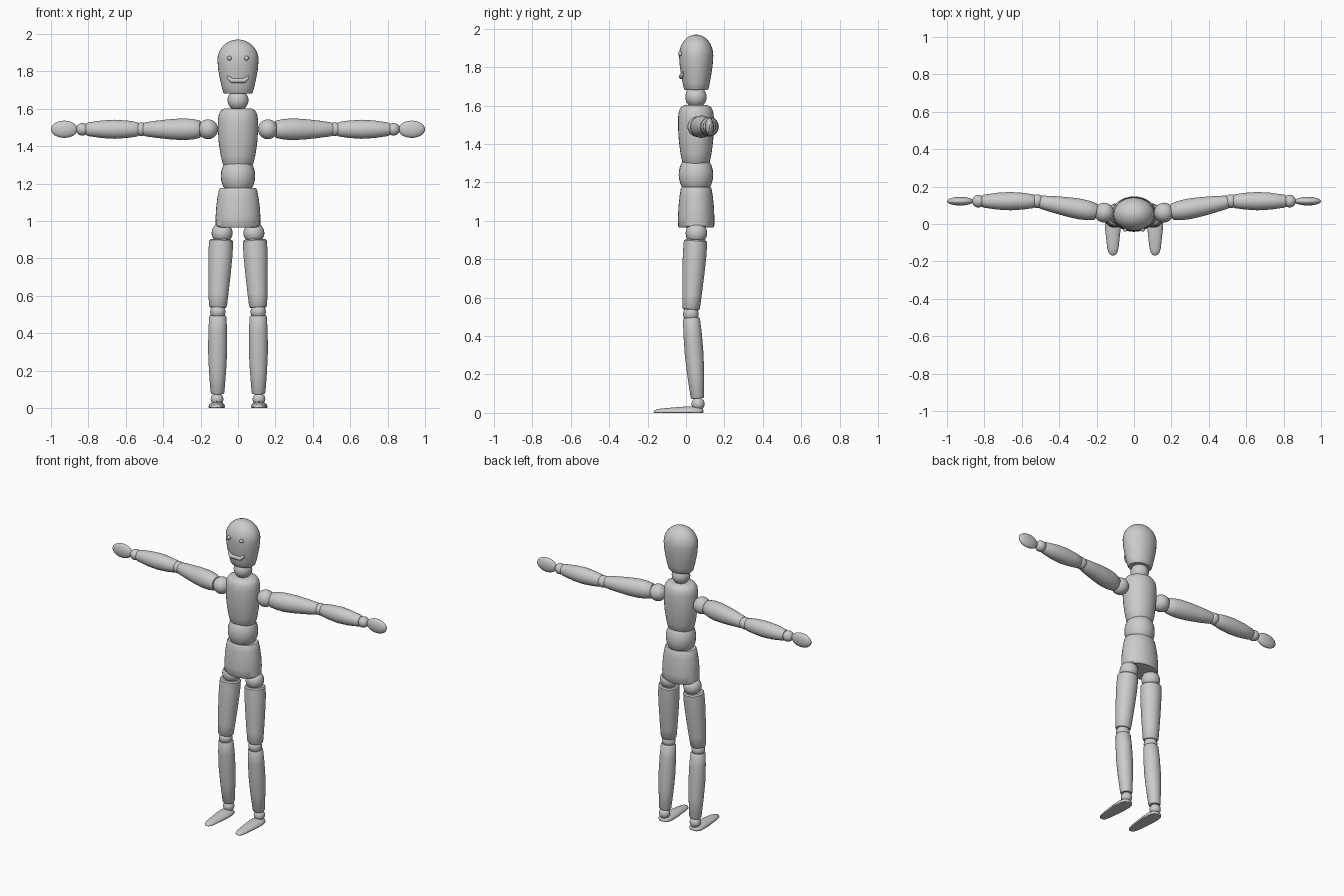
import bpy, bmesh, math
from mathutils import Vector

if "Cube" in bpy.data.objects:
    bpy.data.objects.remove(bpy.data.objects["Cube"])

SEG = 32


def finish(name, bm, angle=40):
    bmesh.ops.recalc_face_normals(bm, faces=bm.faces)
    mesh = bpy.data.meshes.new(name)
    bm.to_mesh(mesh)
    bm.free()
    obj = bpy.data.objects.new(name, mesh)
    bpy.context.collection.objects.link(obj)
    bpy.ops.object.select_all(action='DESELECT')
    obj.select_set(True)
    bpy.context.view_layer.objects.active = obj
    bpy.ops.object.shade_smooth_by_angle(angle=math.radians(angle))
    return obj


def turned(name, a, b, profile, su=1.0, sv=1.0, floor=False):
    """Turned part from a to b; profile = (fraction, radius), elliptical by su, sv."""
    a, b = Vector(a), Vector(b)
    w = (b - a).normalized()
    ref = Vector((0, 1, 0)) if abs(w.x) > 0.7 else Vector((1, 0, 0))
    v = w.cross(ref).normalized()
    u = v.cross(w)
    bm = bmesh.new()
    rings = []
    for t, r in profile:
        ring = []
        for i in range(SEG):
            k = math.tau * i / SEG
            p = a.lerp(b, t) + u * (r * su * math.cos(k)) + v * (r * sv * math.sin(k))
            if floor:
                p.z = max(p.z, 0)
            ring.append(bm.verts.new(p))
        rings.append(ring)
    for lo, hi in zip(rings, rings[1:]):
        for i in range(SEG):
            j = (i + 1) % SEG
            bm.faces.new((lo[i], lo[j], hi[j], hi[i]))
    bm.faces.new(rings[0])
    bm.faces.new(rings[-1])
    return finish(name, bm)


def upright(name, y, profile, sy):
    """Vertical body part; profile = (height, half width)."""
    z0, z1 = profile[0][0], profile[-1][0]
    return turned(name, (0, y, z0), (0, y, z1),
                  [((z - z0) / (z1 - z0), r) for z, r in profile], 1, sy)


def ball(name, centre, rx, ry=None, rz=None):
    bm = bmesh.new()
    bmesh.ops.create_uvsphere(bm, u_segments=24, v_segments=16, radius=1)
    bmesh.ops.scale(bm, vec=(rx, ry or rx, rz or rx), verts=bm.verts)
    bmesh.ops.translate(bm, vec=centre, verts=bm.verts)
    return finish(name, bm)


# Head, neck and trunk
dome = [(1.86 + 0.11 * math.sin(math.radians(d)), 0.11 * math.cos(math.radians(d)))
        for d in range(0, 89, 11)]
upright("head", 0.053, [(1.68, 0.072), (1.688, 0.079), (1.72, 0.088), (1.76, 0.097),
                        (1.81, 0.106)] + dome, 0.81)
ball("neck", (0, 0.052, 1.645), 0.056)
upright("chest", 0.052, [(1.295, 0.074), (1.305, 0.082), (1.35, 0.093), (1.42, 0.103),
                         (1.48, 0.107), (1.54, 0.107), (1.572, 0.102), (1.592, 0.09),
                         (1.602, 0.07)], 0.87)
ball("waist", (0, 0.052, 1.24), 0.092, 0.09, 0.11)
upright("pelvis", 0.053, [(0.965, 0.112), (0.972, 0.119), (1.02, 0.12), (1.08, 0.116),
                          (1.13, 0.109), (1.168, 0.101), (1.176, 0.095)], 0.79)

# Mouth: a tapered smile wrapped on the face
crv = bpy.data.curves.new("mouth", 'CURVE')
crv.dimensions = '3D'
crv.bevel_depth = 0.013
crv.bevel_resolution = 3
crv.use_fill_caps = True
path = [(-0.06, -0.014, 1.777, 0.2), (-0.05, -0.021, 1.763, 0.7), (-0.033, -0.025, 1.75, 1),
        (0.033, -0.025, 1.75, 1), (0.05, -0.021, 1.763, 0.7), (0.06, -0.014, 1.777, 0.2)]
spl = crv.splines.new('POLY')
spl.points.add(len(path) - 1)
for pt, (x, y, z, r) in zip(spl.points, path):
    pt.co = (x, y, z, 1)
    pt.radius = r
bpy.context.collection.objects.link(bpy.data.objects.new("mouth", crv))

AZ = 1.49  # arm height
for side, s in (("left", 1), ("right", -1)):
    ball(f"{side}_eye", (s * 0.046, -0.029, 1.87), 0.012)

    # Arm
    ball(f"{side}_shoulder", (s * 0.16, 0.061, AZ), 0.053)
    turned(f"{side}_upper_arm", (s * 0.2, 0.064, AZ), (s * 0.502, 0.118, AZ),
           [(0, 0.04), (0.02, 0.047), (0.15, 0.055), (0.3, 0.058), (0.5, 0.055),
            (0.75, 0.047), (0.97, 0.038), (1, 0.034)], 0.95)
    ball(f"{side}_elbow", (s * 0.518, 0.122, AZ), 0.037)
    turned(f"{side}_forearm", (s * 0.533, 0.122, AZ), (s * 0.812, 0.122, AZ),
           [(0, 0.034), (0.03, 0.039), (0.2, 0.046), (0.45, 0.051), (0.7, 0.047),
            (0.97, 0.036), (1, 0.031)], 0.96)
    ball(f"{side}_wrist", (s * 0.832, 0.122, AZ), 0.034)
    ball(f"{side}_hand", (s * 0.929, 0.122, AZ), 0.071, 0.023, 0.046)

    # Leg
    ball(f"{side}_hip", (s * 0.085, 0.054, 0.935), 0.056)
    turned(f"{side}_thigh", (s * 0.09, 0.05, 0.9), (s * 0.108, 0.026, 0.537),
           [(0, 0.057), (0.02, 0.064), (0.2, 0.065), (0.5, 0.06), (0.8, 0.053),
            (0.98, 0.048), (1, 0.042)], 1, 0.95)
    ball(f"{side}_knee", (s * 0.108, 0.025, 0.515), 0.041)
    turned(f"{side}_shin", (s * 0.108, 0.028, 0.495), (s * 0.11, 0.06, 0.075),
           [(0, 0.041), (0.015, 0.046), (0.2, 0.05), (0.45, 0.051), (0.7, 0.046),
            (0.98, 0.037), (1, 0.032)], 1, 0.96)
    ball(f"{side}_ankle", (s * 0.112, 0.063, 0.047), 0.034)
    turned(f"{side}_foot", (s * 0.113, 0.091, 0.008), (s * 0.113, -0.169, 0.004),
           [(0, 0.01), (0.02, 0.026), (0.08, 0.038), (0.2, 0.044), (0.4, 0.043),
            (0.65, 0.036), (0.85, 0.03), (0.94, 0.023), (0.985, 0.013), (1, 0.004)],
           1, 0.6, floor=True)
